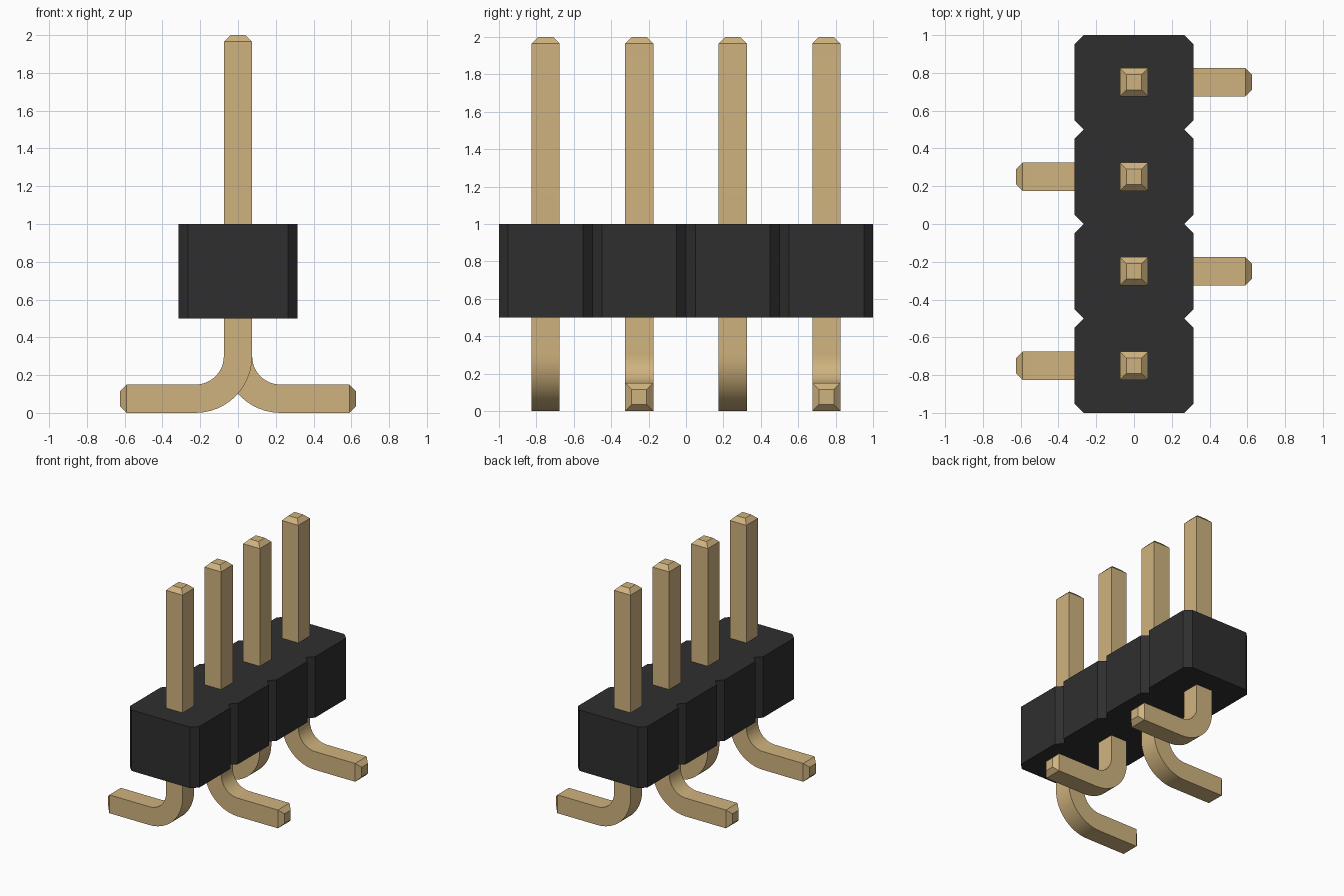
import bpy
import bmesh
import math
from mathutils import Vector

cube = bpy.data.objects.get("Cube")
if cube:
    bpy.data.objects.remove(cube, do_unlink=True)


def make_material(name, rgb):
    mat = bpy.data.materials.new(name)
    mat.use_nodes = True
    color = (*rgb, 1.0)
    mat.diffuse_color = color
    mat.node_tree.nodes["Principled BSDF"].inputs["Base Color"].default_value = color
    return mat


def make_object(name, bm, mat):
    bmesh.ops.recalc_face_normals(bm, faces=bm.faces)
    mesh = bpy.data.meshes.new(name)
    bm.to_mesh(mesh)
    bm.free()
    mesh.materials.append(mat)
    obj = bpy.data.objects.new(name, mesh)
    bpy.context.collection.objects.link(obj)
    return obj


black = make_material("black plastic", (0.028, 0.028, 0.029))
gold = make_material("pale gold", (0.63, 0.45, 0.21))

PITCH, COUNT = 0.5, 4
HALF_WIDTH, CUT = 0.315, 0.05
BOTTOM, TOP = 0.5, 1.0


# Notched plastic housing: one chamfered segment per pin, joined at the notches
def build_housing():
    side = []
    for i in range(COUNT):
        y0 = -1 + i * PITCH
        side += [(HALF_WIDTH - CUT, y0), (HALF_WIDTH, y0 + CUT),
                 (HALF_WIDTH, y0 + PITCH - CUT)]
    side.append((HALF_WIDTH - CUT, 1))
    outline = side + [(-x, y) for x, y in reversed(side)]
    bm = bmesh.new()
    base = bm.faces.new([bm.verts.new((x, y, BOTTOM)) for x, y in outline])
    top = bmesh.ops.extrude_face_region(bm, geom=[base])
    moved = [v for v in top["geom"] if isinstance(v, bmesh.types.BMVert)]
    bmesh.ops.translate(bm, verts=moved, vec=(0, 0, TOP - BOTTOM))
    make_object("housing", bm, black)


# Square pin swept from the pointed top, around the bend, to the pointed foot
def build_pin(index, y, direction):
    half, tip, bevel = 0.075, 0.04, 0.035
    radius, reach, steps = 0.225, 0.625, 12
    # Each station: x, z, angle of the section, half size
    path = [(0, 2, 0, tip), (0, 2 - bevel, 0, half)]
    for i in range(steps + 1):
        a = math.pi / 2 * i / steps
        path.append((radius * (1 - math.cos(a)),
                     half + radius * (1 - math.sin(a)), a, half))
    path += [(reach - bevel, half, math.pi / 2, half),
             (reach, half, math.pi / 2, tip)]
    bm = bmesh.new()
    rings = []
    for x, z, a, size in path:
        across = Vector((math.cos(a), 0, math.sin(a))) * size
        along = Vector((0, size, 0))
        centre = Vector((x, y, z))
        ring = [centre + across * s + along * t
                for s, t in ((1, 1), (1, -1), (-1, -1), (-1, 1))]
        rings.append([bm.verts.new((v.x * direction, v.y, v.z)) for v in ring])
    for a, b in zip(rings, rings[1:]):
        for k in range(4):
            n = (k + 1) % 4
            bm.faces.new((a[k], a[n], b[n], b[k]))
    bm.faces.new(rings[0])
    bm.faces.new(rings[-1])
    obj = make_object(f"pin_{index + 1}", bm, gold)
    bpy.ops.object.select_all(action="DESELECT")
    obj.select_set(True)
    bpy.context.view_layer.objects.active = obj
    bpy.ops.object.shade_smooth_by_angle(angle=math.radians(25))


build_housing()
for i in range(COUNT):
    build_pin(i, -1 + PITCH * (i + 0.5), 1 if i % 2 else -1)
